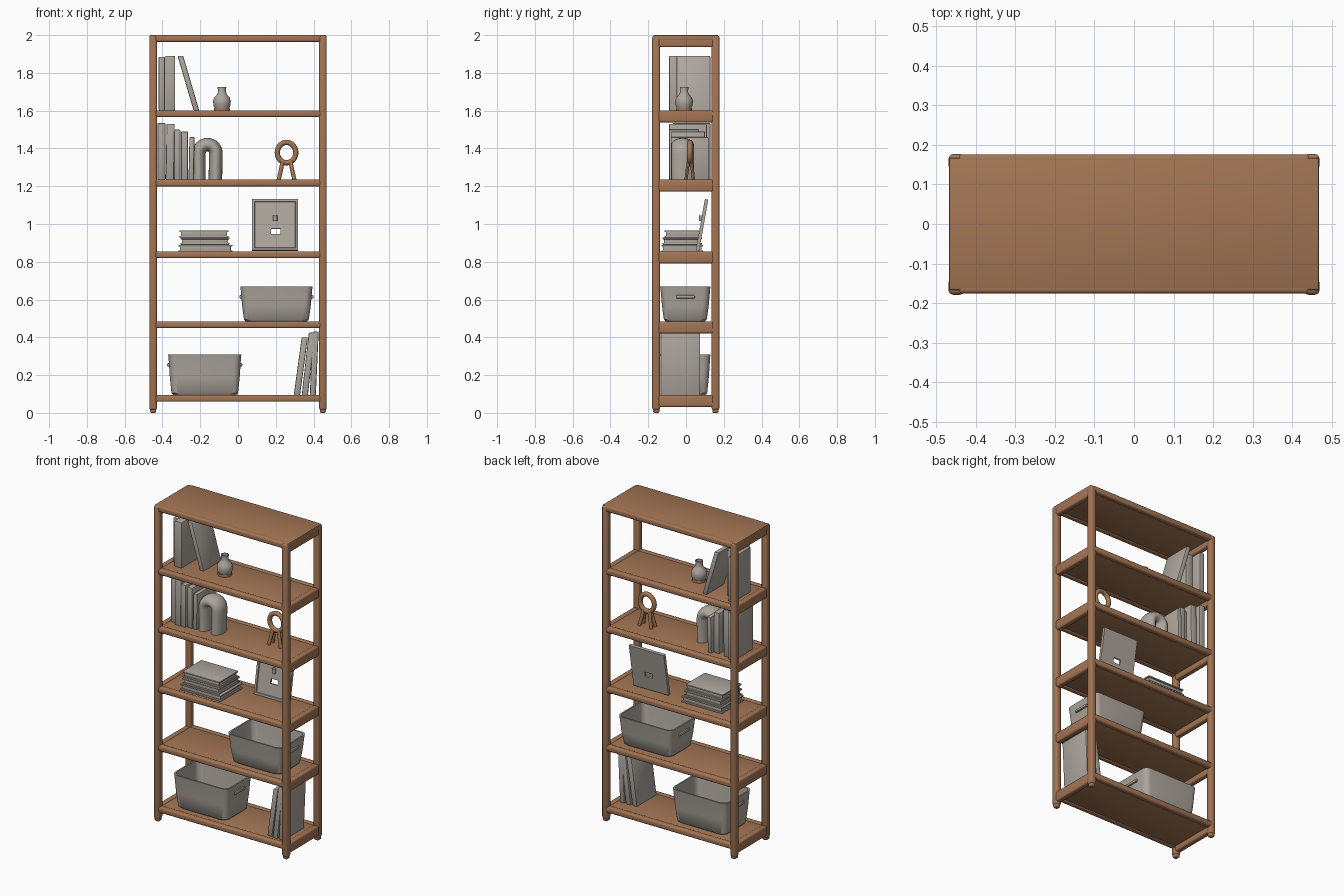
import bpy, bmesh, math
from mathutils import Vector, Matrix

if "Cube" in bpy.data.objects:
    bpy.data.objects.remove(bpy.data.objects["Cube"])


def material(name, rgb):
    m = bpy.data.materials.new(name)
    m.use_nodes = True
    m.diffuse_color = (*rgb, 1)
    m.node_tree.nodes["Principled BSDF"].inputs["Base Color"].default_value = (*rgb, 1)
    return m


WOOD = material("warm wood", (0.37, 0.18, 0.09))
STONE = material("warm grey", (0.42, 0.38, 0.34))


def finish(name, bm, mat, smooth=True):
    bmesh.ops.recalc_face_normals(bm, faces=bm.faces)
    mesh = bpy.data.meshes.new(name)
    bm.to_mesh(mesh)
    bm.free()
    mesh.materials.append(mat)
    obj = bpy.data.objects.new(name, mesh)
    bpy.context.collection.objects.link(obj)
    if smooth:
        bpy.ops.object.select_all(action="DESELECT")
        obj.select_set(True)
        bpy.context.view_layer.objects.active = obj
        bpy.ops.object.shade_smooth_by_angle(angle=math.radians(40))
    return obj


def box(name, xs, ys, zs, mat, bevel=0.004, segments=2, lean=0):
    """Rounded box; lean shifts the top along x."""
    bm = bmesh.new()
    bmesh.ops.create_cube(bm, size=1)
    for v in bm.verts:
        v.co = Vector([r[0] + (c + 0.5) * (r[1] - r[0]) for c, r in zip(v.co, (xs, ys, zs))])
    bmesh.ops.bevel(bm, geom=bm.edges[:], offset=bevel, segments=segments,
                    affect="EDGES", profile=0.5)
    for v in bm.verts:
        v.co.x += lean * (v.co.z - zs[0]) / (zs[1] - zs[0])
    return finish(name, bm, mat)


def tube(name, points, rx, ry, mat, sides=16, closed=False, taper=1):
    """Elliptical tube swept along points in an xz plane; ry is the half depth in y."""
    bm = bmesh.new()
    pts = [Vector(p) for p in points]
    n = len(pts)
    rings = []
    for i, p in enumerate(pts):
        a = pts[(i - 1) % n] if closed or i else p
        b = pts[(i + 1) % n] if closed or i < n - 1 else p
        d = (b - a).normalized()
        side = Vector((d.z, 0, -d.x)).normalized()
        s = 1 + (taper - 1) * i / (n - 1)
        rings.append([bm.verts.new(p + side * rx * s * math.cos(t) + Vector((0, ry * s * math.sin(t), 0)))
                      for t in (math.tau * k / sides for k in range(sides))])
    for i in range(n if closed else n - 1):
        r, q = rings[i], rings[(i + 1) % n]
        for k in range(sides):
            j = (k + 1) % sides
            bm.faces.new((r[k], r[j], q[j], q[k]))
    if not closed:
        bm.faces.new(rings[0])
        bm.faces.new(rings[-1])
    return finish(name, bm, mat)


# Corner posts with slimmer feet
for sx, side in ((-1, "right"), (1, "left")):
    for y, end in ((-0.158, "front"), (0.156, "back")):
        x = sx * 0.449
        box(f"{end}_{side}_post", (x - 0.02, x + 0.02), (y - 0.021, y + 0.021),
            (0.015, 1.998), WOOD, 0.012, 3)
        box(f"{end}_{side}_foot", (x - 0.016, x + 0.016), (y - 0.017, y + 0.017),
            (0, 0.04), WOOD, 0.008, 3)

# Shelf boards, rounded long rails and deeper end rails
SHELVES = (0.095, 0.485, 0.855, 1.235, 1.602, 2.0)
for i, top in enumerate(SHELVES):
    last = i == len(SHELVES) - 1
    edge = 0.468 if last else 0.45
    drop = 0 if last else 0.004
    box(f"shelf_board_{i}", (-edge, edge), (-0.168, 0.168), (top - 0.03, top - drop), WOOD, 0.006)
    for y, end in ((-0.158, "front"), (0.158, "back")):
        box(f"{end}_rail_{i}", (-0.445, 0.445), (y - 0.018, y + 0.018),
            (top - 0.036, top), WOOD, 0.01, 3)
    for sx, side in ((-1, "right"), (1, "left")):
        x = sx * 0.449
        box(f"{side}_end_rail_{i}", (x - 0.018, x + 0.018), (-0.15, 0.15),
            (top - 0.064, top), WOOD, 0.01, 3)

# Books: x range, y range, z range, lean
BOOKS = (
    ((-0.42, -0.387), (-0.05, 0.13), (1.6, 1.885), 0),
    ((-0.385, -0.333), (-0.09, 0.07), (1.6, 1.89), 0),
    ((-0.235, -0.205), (-0.05, 0.13), (1.6, 1.89), -0.085),
    ((-0.425, -0.385), (-0.07, 0.13), (1.232, 1.535), 0),
    ((-0.383, -0.34), (-0.09, 0.11), (1.232, 1.53), 0.005),
    ((-0.338, -0.305), (-0.09, 0.07), (1.232, 1.5), 0),
    ((-0.302, -0.265), (-0.08, 0.1), (1.232, 1.49), 0),
    ((-0.262, -0.235), (-0.08, 0.12), (1.232, 1.46), 0.005),
    ((0.295, 0.328), (-0.13, 0.07), (0.092, 0.4), 0.042),
    ((0.337, 0.37), (-0.135, 0.075), (0.092, 0.425), 0.038),
    ((0.38, 0.412), (-0.135, 0.075), (0.092, 0.43), 0.015),
)
for i, (xs, ys, zs, lean) in enumerate(BOOKS):
    box(f"book_{i}", xs, ys, zs, STONE, 0.006, 2, lean)

# Lying stack, each book a cover around a slightly recessed page block
for i, (x0, x1, y0, y1) in enumerate(((-0.315, -0.03, -0.13, 0.09),
                                      (-0.305, -0.045, -0.125, 0.085),
                                      (-0.31, -0.05, -0.115, 0.075))):
    z = 0.852 + i * 0.038
    box(f"stack_pages_{i}", (x0 + 0.008, x1 - 0.008), (y0 + 0.008, y1 - 0.008),
        (z + 0.004, z + 0.034), STONE, 0.002)
    for h in (0, 0.029):
        box(f"stack_cover_{i}", (x0, x1), (y0, y1), (z + h, z + h + 0.009), STONE, 0.003)

# Vase on a wooden ring
def lathe(name, profile, centre, mat):
    bm = bmesh.new()
    vs = [bm.verts.new((r, 0, z)) for r, z in profile]
    es = [bm.edges.new(e) for e in zip(vs, vs[1:])]
    bmesh.ops.spin(bm, geom=vs + es, cent=(0, 0, 0), axis=(0, 0, 1), angle=math.tau, steps=24)
    bmesh.ops.remove_doubles(bm, verts=bm.verts, dist=0.0002)
    finish(name, bm, mat).location = centre


lathe("vase", ((0, 0.012), (0.038, 0.012), (0.045, 0.03), (0.047, 0.05), (0.041, 0.07), (0.026, 0.086),
               (0.021, 0.1), (0.023, 0.126), (0.018, 0.126), (0.017, 0.095), (0, 0.09)),
      (-0.085, -0.01, 1.6), STONE)
lathe("vase_base", ((0, 0), (0.042, 0), (0.041, 0.014), (0, 0.014)), (-0.085, -0.01, 1.6), WOOD)

# Arch ornament
arc = [(-0.162 - 0.045 * math.cos(t), -0.018, 1.375 + 0.045 * math.sin(t))
       for t in (math.pi * k / 12 for k in range(13))]
tube("arch_ornament", [(-0.207, -0.018, 1.232)] + arc + [(-0.12, -0.018, 1.232)], 0.036, 0.06, STONE, 20)

# Ring sculpture on splayed legs
tube("ring_sculpture", [(0.257 + 0.049 * math.cos(t), 0.02, 1.378 + 0.054 * math.sin(t))
                        for t in (math.tau * k / 28 for k in range(28))], 0.014, 0.015, WOOD, 12, True)
for sx in (-1, 1):
    for dy in (-0.02, 0.02):
        tube("ring_leg", [(0.257 + sx * 0.02, 0.02 + dy * 0.3, 1.335),
                          (0.257 + sx * 0.03, 0.02 + dy * 0.7, 1.285),
                          (0.257 + sx * 0.042, 0.02 + dy, 1.232)], 0.011, 0.009, WOOD, 10)

# Leaning picture with raised border, recessed panel and a small opening
bm = bmesh.new()
bmesh.ops.create_cube(bm, size=1, matrix=Matrix.Diagonal((0.245, 0.018, 0.275, 1)))
bm.normal_update()
front = [f for f in bm.faces if f.normal.y < -0.9]
back = [f for f in bm.faces if f.normal.y > 0.9]
bmesh.ops.inset_individual(bm, faces=front, thickness=0.018)
bmesh.ops.inset_individual(bm, faces=front, thickness=0.004, depth=-0.006)
opening = []
for f in front + back:
    bmesh.ops.inset_individual(bm, faces=[f], thickness=0.08)
    c = Vector((0.005, f.calc_center_median().y, -0.035))
    for v, (sx, sz) in ((v, (math.copysign(1, v.co.x), math.copysign(1, v.co.z))) for v in f.verts):
        v.co = c + Vector((sx * 0.025, 0, sz * 0.015))
    opening += f.edges[:]
bmesh.ops.delete(bm, geom=front + back, context="FACES_ONLY")
bmesh.ops.bridge_loops(bm, edges=opening)
picture = finish("picture_frame", bm, STONE, False)
picture.location = (0.196, 0.085, 0.995)
picture.rotation_euler.x = math.radians(-10)
tube("picture_knob", [(0.196, 0.08, 1.015), (0.196, 0.08, 1.045)], 0.012, 0.012, STONE, 10)


# Open tapered baskets with end handles
def basket(name, x0, x1, y0, y1, z0, z1, taper):
    cx, cy, hx, hy = (x0 + x1) / 2, (y0 + y1) / 2, (x1 - x0) / 2, (y1 - y0) / 2
    bm = bmesh.new()

    def loop(inset, z, r=0.035):
        out = []
        for q, (sx, sy) in enumerate(((1, 1), (-1, 1), (-1, -1), (1, -1))):
            for k in range(6):
                t = math.pi / 2 * (q + k / 5)
                out.append(bm.verts.new((cx + sx * (hx - inset - r) + r * math.cos(t),
                                         cy + sy * (hy - inset - r) + r * math.sin(t), z)))
        return out
    h = z1 - z0
    steps = ((taper + 0.012, z0), (taper, z0 + 0.012), (taper * 0.5, z0 + h * 0.45), (0.002, z1 - 0.012),
             (0, z1), (0.009, z1), (0.011 + taper * 0.5, z0 + h * 0.45), (taper + 0.012, z0 + 0.016))
    loops = [loop(*s) for s in steps]
    for a, b in zip(loops, loops[1:]):
        for k in range(len(a)):
            j = (k + 1) % len(a)
            bm.faces.new((a[k], a[j], b[j], b[k]))
    bm.faces.new(loops[0])
    bm.faces.new(loops[-1])
    finish(name, bm, STONE)
    for x in (x0 + 0.003, x1 - 0.003):
        box(name + "_handle", (x - 0.008, x + 0.008), (cy - 0.05, cy + 0.05),
            (z1 - 0.062, z1 - 0.045), STONE, 0.005, 2)


basket("upper_basket", 0.012, 0.395, -0.137, 0.13, 0.482, 0.668, 0.02)
basket("lower_basket", -0.37, 0.018, -0.137, 0.13, 0.092, 0.308, 0.018)
